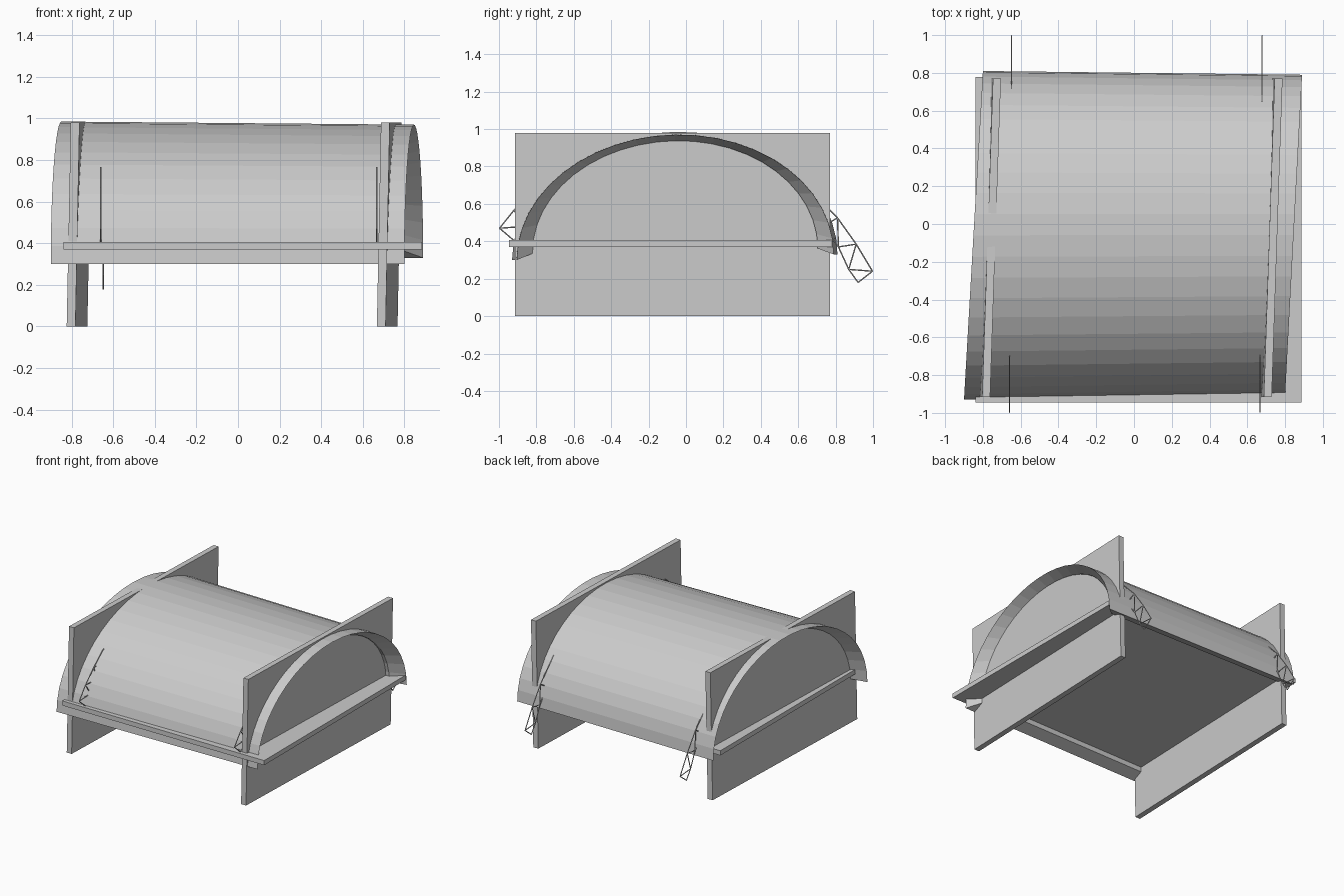
import bpy, bmesh, math
from mathutils import Vector, Matrix

if "Cube" in bpy.data.objects:
    bpy.data.objects.remove(bpy.data.objects["Cube"])

SEG = 24


def make_object(name, verts, faces):
    me = bpy.data.meshes.new(name)
    bm = bmesh.new()
    vs = [bm.verts.new(v) for v in verts]
    for f in faces:
        bm.faces.new([vs[i] for i in f])
    bmesh.ops.recalc_face_normals(bm, faces=bm.faces)
    bm.to_mesh(me)
    bm.free()
    ob = bpy.data.objects.new(name, me)
    bpy.context.collection.objects.link(ob)
    return ob


def box(name, center, size, skew=None):
    me = bpy.data.meshes.new(name)
    bm = bmesh.new()
    bmesh.ops.create_cube(bm, size=1)
    for v in bm.verts:
        v.co = Vector(center) + Vector([a * b for a, b in zip(v.co, size)])
        if skew:
            # turn the panel slightly in plan and lean it sideways
            v.co.x += skew[0] * (v.co.y - center[1]) + skew[1] * (v.co.z - center[2])
    bm.to_mesh(me)
    bm.free()
    ob = bpy.data.objects.new(name, me)
    bpy.context.collection.objects.link(ob)


def half_ellipse(front, back, height):
    f, b = Vector(front), Vector(back)
    pts = []
    for i in range(SEG + 1):
        a = math.pi * i / SEG
        p = f.lerp(b, (1 - math.cos(a)) / 2)
        p.z += math.sin(a) * height
        pts.append(p)
    return pts


# Vaulted roof: slightly skewed arch, inner skin is a 0.9 copy about its centre
left = half_ellipse((-.90, -.93, .30), (-.80, .81, .33), .67)
right = half_ellipse((.80, -.905, .30), (.89, .79, .33), .655)
mid = Vector((0, -.065, .645))
rings = [left, right] + [[mid + (p - mid) * .9 for p in r] for r in (right, left)]
n = SEG + 1
verts = [p for r in rings for p in r]
faces = []
for k in range(4):
    for i in range(SEG):
        a, b = k * n, (k + 1) % 4 * n
        faces.append((a + i, a + i + 1, b + i + 1, b + i))
for end in (0, SEG):
    faces.append([k * n + end for k in range(4)])
make_object("vault_roof", verts, faces)

# Floor slab
box("floor_slab", (.023, -.083, .388), (1.725, 1.725, .036))

# Two tall end panels that also act as legs
for name, x in (("left_end_panel", -.764), ("right_end_panel", .727)):
    box(name, (x, -.073, .49), (.042, 1.685, .98), (.034, .02))

# Lattice ribs poking out of the roof at front and back
front_out = [(-.997, .47), (-.92, .566), (-.82, .665), (-.70, .765)]
front_in = [(-.915, .40), (-.86, .48), (-.78, .56), (-.68, .65)]
back_out = [(.997, .24), (.91, .385), (.81, .525), (.65, .69)]
back_in = [(.92, .18), (.87, .25), (.815, .37), (.73, .48)]


def lattice(name, x, outer, inner):
    bm = bmesh.new()
    rods = []
    for i in range(4):
        rods.append((outer[i], inner[i]))
        if i < 3:
            rods += [(outer[i], outer[i + 1]), (inner[i], inner[i + 1]),
                     (outer[i], inner[i + 1])]
    for p, q in rods:
        a, b = Vector((x, *p)), Vector((x, *q))
        d = b - a
        m = Matrix.Translation((a + b) / 2) @ d.to_track_quat('Z', 'Y').to_matrix().to_4x4()
        bmesh.ops.create_cone(bm, cap_ends=True, segments=6, radius1=.0035,
                              radius2=.0035, depth=d.length, matrix=m)
    me = bpy.data.meshes.new(name)
    bm.to_mesh(me)
    bm.free()
    bpy.context.collection.objects.link(bpy.data.objects.new(name, me))


for side, xf, xb in (("left", -.66, -.648), ("right", .667, .678)):
    lattice(side + "_front_lattice", xf, front_out, front_in)
    lattice(side + "_back_lattice", xb, back_out, back_in)
